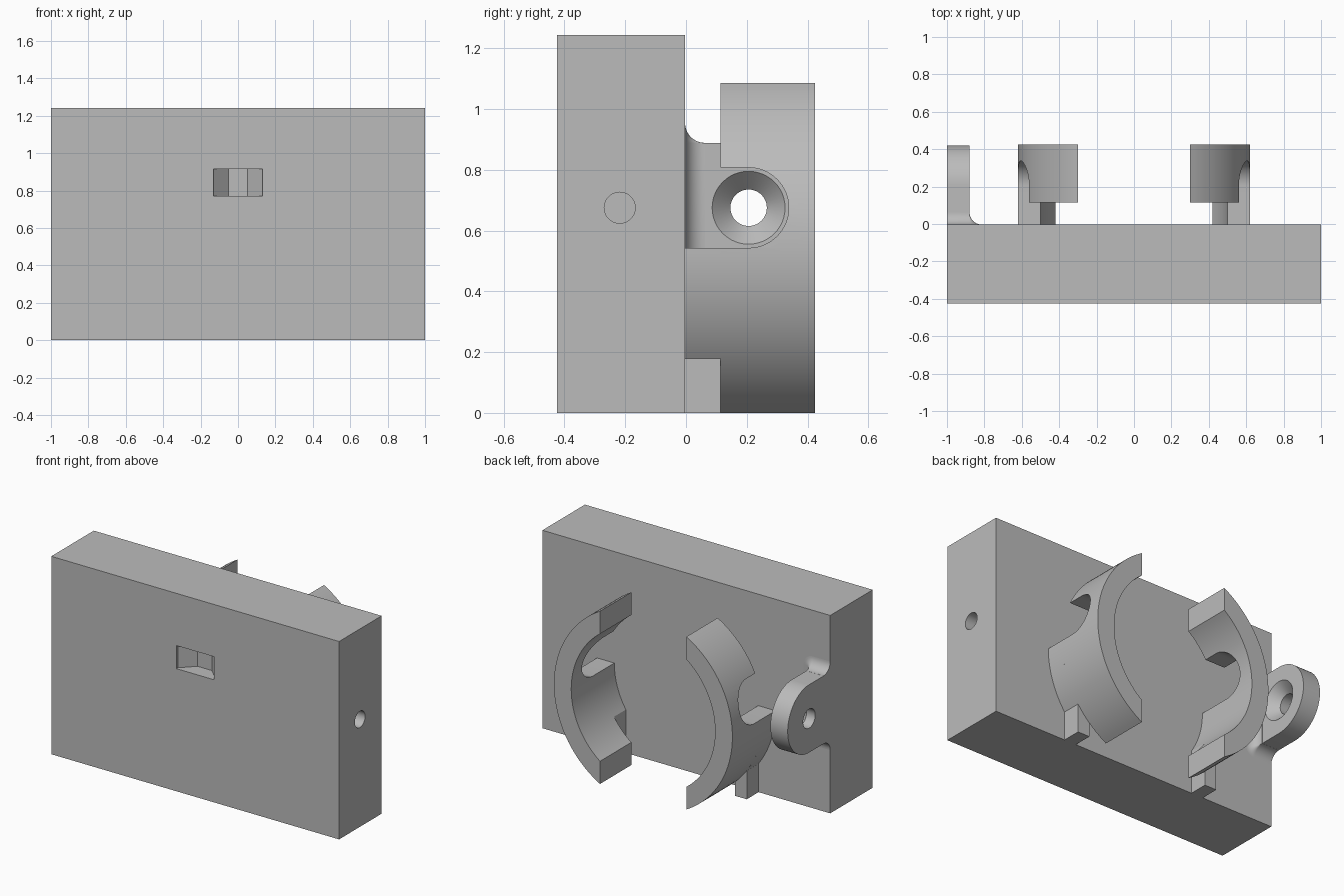
import bpy, bmesh
from math import sin, cos, pi, acos, sqrt
from mathutils import Vector

cube = bpy.data.objects.get("Cube")
if cube:
    bpy.data.objects.remove(cube, do_unlink=True)

GREY = (0.5, 0.5, 0.5, 1)
grey = bpy.data.materials.new("plain grey")
grey.use_nodes = True
grey.diffuse_color = GREY
grey.node_tree.nodes["Principled BSDF"].inputs["Base Color"].default_value = GREY

BACK = -0.003            # rear face of the block
HOLE_Y, HOLE_Z = 0.206, 0.675


def arc(cx, cy, r, a0, a1, n=32):
    steps = [a0 + (a1 - a0) * i / n for i in range(n + 1)]
    return [(cx + r * cos(a), cy + r * sin(a)) for a in steps]


def loft(name, rings):
    """Closed solid through a list of matching 3D outlines."""
    bm = bmesh.new()
    rows = [[bm.verts.new(p) for p in ring] for ring in rings]
    for a, b in zip(rows, rows[1:]):
        for i in range(len(a)):
            j = (i + 1) % len(a)
            bm.faces.new((a[i], a[j], b[j], b[i]))
    bm.faces.new(rows[0])
    bm.faces.new(rows[-1])
    bmesh.ops.recalc_face_normals(bm, faces=bm.faces)
    mesh = bpy.data.meshes.new(name)
    bm.to_mesh(mesh)
    bm.free()
    mesh.materials.append(grey)
    obj = bpy.data.objects.new(name, mesh)
    bpy.context.collection.objects.link(obj)
    return obj


def prism(name, outline, axis, lo, hi):
    """Extrude a 2D outline along x, y or z."""
    place = {"x": lambda p, t: (t, p[0], p[1]),
             "y": lambda p, t: (p[0], t, p[1]),
             "z": lambda p, t: (p[0], p[1], t)}[axis]
    return loft(name, [[place(p, t) for p in outline] for t in (lo, hi)])


def turned(name, y, z, stations):
    """Round solid along x from (x, radius) stations."""
    return loft(name, [[(x, *p) for p in arc(y, z, r, 0, 2 * pi, 48)[:-1]]
                       for x, r in stations])


def activate(obj):
    bpy.ops.object.select_all(action="DESELECT")
    obj.select_set(True)
    bpy.context.view_layer.objects.active = obj


def cut(obj, cutter):
    mod = obj.modifiers.new("cut", "BOOLEAN")
    mod.operation = "DIFFERENCE"
    mod.solver = "EXACT"
    mod.object = cutter
    activate(obj)
    bpy.ops.object.modifier_apply(modifier=mod.name)
    bpy.data.objects.remove(cutter, do_unlink=True)


def smooth(obj):
    activate(obj)
    bpy.ops.object.shade_smooth_by_angle(angle=0.5)


# Main block with a tapered front pocket and a blind side hole
FRONT = -0.425
block = prism("block", [(-1, FRONT), (1, FRONT), (1, BACK), (-1, BACK)], "z", 0, 1.243)
half = [(0.13, FRONT - 0.05), (0.13, FRONT + 0.015), (0.05, FRONT + 0.095)]
pocket = half + [(-x, y) for x, y in reversed(half)]
cut(block, prism("pocket_cutter", pocket, "z", 0.77, 0.915))
cut(block, turned("side_hole_cutter", -0.218, HOLE_Z, [(0.75, 0.051), (1.05, 0.051)]))
smooth(block)

# Pair of ring clamps, each with a foot joining it to the block
R_OUT, R_IN, RING_Z = 0.62, 0.5, 0.543
END_X, FOOT_IN, FOOT_OUT = 0.3, 0.42, 0.502
RING_FRONT, RING_BACK = 0.114, 0.425
for side, s in (("left", 1), ("right", -1)):
    a, b = acos(END_X / R_OUT), acos(END_X / R_IN)
    outline = arc(0, RING_Z, R_OUT, -a, a, 48) + arc(0, RING_Z, R_IN, b, -b, 48)
    clamp = prism(side + "_clamp", [(s * x, z) for x, z in outline],
                  "y", RING_FRONT, RING_BACK)
    # rounded screwdriver notch
    notch = [(-0.1, HOLE_Z - 0.132)] + arc(HOLE_Y, HOLE_Z, 0.132, -pi / 2, pi / 2)
    notch.append((-0.1, HOLE_Z + 0.132))
    cut(clamp, prism("notch_cutter", notch, "x", *sorted((s * 0.35, s * 0.7))))
    smooth(clamp)

    foot = (arc(0, RING_Z, R_OUT, 0, -acos(FOOT_OUT / R_OUT), 20)
            + [(FOOT_OUT, 0), (FOOT_IN, 0)]
            + arc(0, RING_Z, R_IN, -acos(FOOT_IN / R_IN), 0, 20))
    smooth(prism(side + "_clamp_foot", [(s * x, z) for x, z in foot],
                 "y", BACK, RING_FRONT))

# Mounting lug with a countersunk screw hole
LUG_R, LUG_IN, FILLET = 0.213, -0.88, 0.065
plate = [(BACK, HOLE_Z - LUG_R)] + arc(HOLE_Y, HOLE_Z, LUG_R, -pi / 2, pi / 2, 48)
plate.append((BACK, HOLE_Z + LUG_R))
lug = prism("lug", plate, "x", -1, LUG_IN)
cut(lug, turned("countersink_cutter", HOLE_Y, HOLE_Z,
                [(-1.05, 0.06), (-0.94, 0.06), (LUG_IN, 0.12), (-0.86, 0.14)]))
smooth(lug)

# Flared fillet where the lug meets the block
rings = []
for i in range(13):
    t = pi / 2 * i / 12
    y = BACK + FILLET * (1 - cos(t))
    flare = FILLET * (1 - sin(t)) + 0.0005
    top, low = HOLE_Z + LUG_R, HOLE_Z - LUG_R
    section = ([(-1, low - flare)] + arc(LUG_IN, low, flare, -pi / 2, 0, 8)
               + arc(LUG_IN, top, flare, 0, pi / 2, 8) + [(-1, top + flare)])
    rings.append([(x, y, z) for x, z in section])
smooth(loft("lug_fillet", rings))
